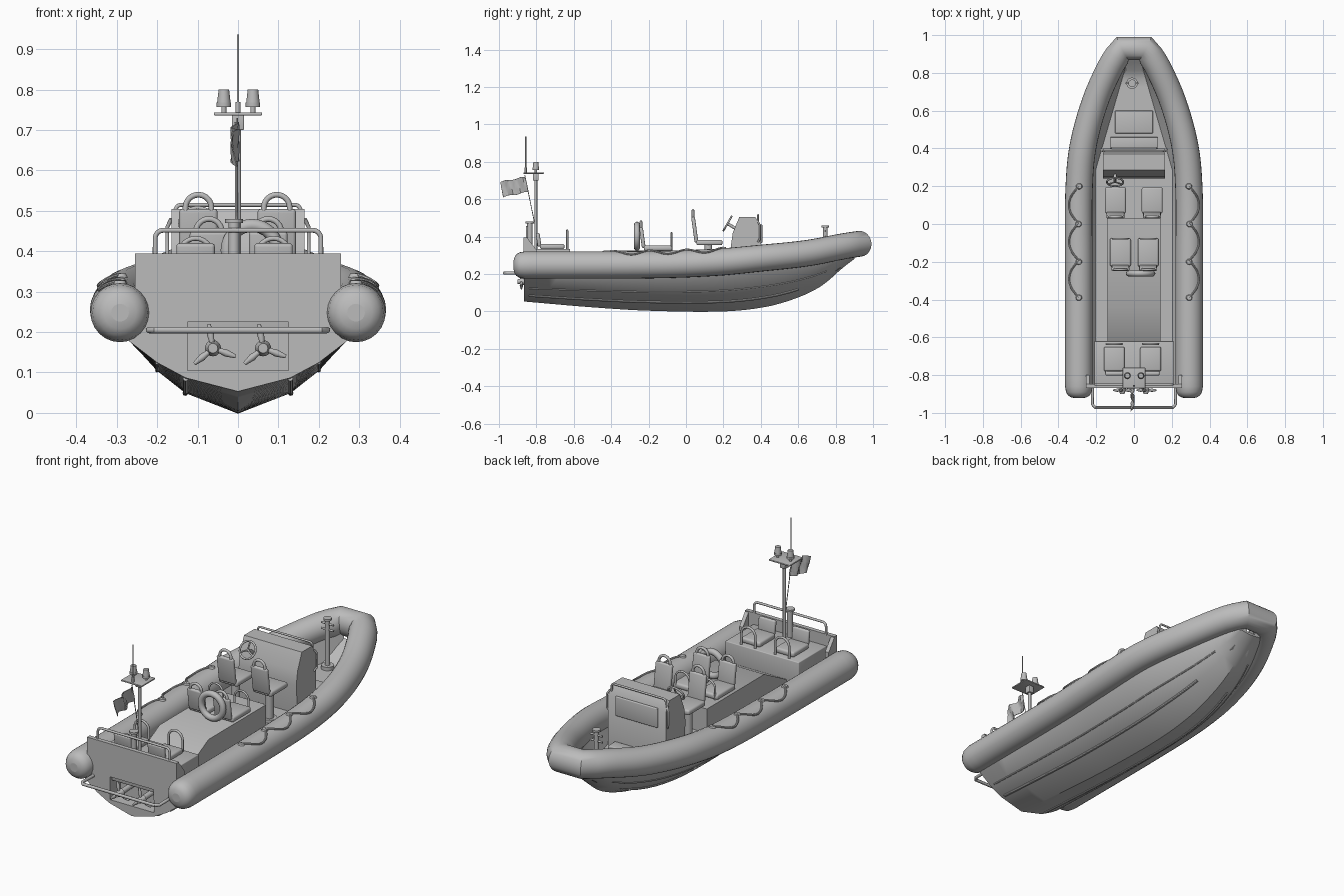
import bpy, bmesh, math
from mathutils import Vector, Matrix

cube = bpy.data.objects.get("Cube")
if cube:
    bpy.data.objects.remove(cube, do_unlink=True)

grey = bpy.data.materials.new("plain_grey")
grey.use_nodes = True
grey.diffuse_color = (0.5, 0.5, 0.5, 1)
grey.node_tree.nodes["Principled BSDF"].inputs["Base Color"].default_value = (0.5, 0.5, 0.5, 1)
parts = []


def register(name, data):
    ob = bpy.data.objects.new(name, data)
    bpy.context.scene.collection.objects.link(ob)
    data.materials.append(grey)
    parts.append(ob)
    return ob


def from_bmesh(name, bm):
    bmesh.ops.recalc_face_normals(bm, faces=bm.faces)
    me = bpy.data.meshes.new(name)
    bm.to_mesh(me)
    bm.free()
    return register(name, me)


def box(name, centre, size, bevel=0, tilt=0):
    bm = bmesh.new()
    bmesh.ops.create_cube(bm, size=1, matrix=Matrix.Translation(centre)
                          @ Matrix.Rotation(tilt, 4, 'X') @ Matrix.Diagonal((*size, 1)))
    ob = from_bmesh(name, bm)
    if bevel:
        mod = ob.modifiers.new("bevel", 'BEVEL')
        mod.width, mod.segments = bevel, 3
    return ob


def rod(name, a, b, r1, r2=None):
    a, b = Vector(a), Vector(b)
    turn = (b - a).to_track_quat('Z', 'Y').to_matrix().to_4x4()
    bm = bmesh.new()
    bmesh.ops.create_cone(bm, cap_ends=True, segments=20, radius1=r1, radius2=r2 or r1,
                          depth=(b - a).length, matrix=Matrix.Translation((a + b) / 2) @ turn)
    return from_bmesh(name, bm)


def pipe(name, pts, r, radii=None, closed=False, res=4):
    cu = bpy.data.curves.new(name, 'CURVE')
    cu.dimensions, cu.bevel_depth, cu.bevel_resolution = '3D', r, res
    cu.use_fill_caps = True
    sp = cu.splines.new('POLY')
    sp.points.add(len(pts) - 1)
    for i, p in enumerate(pts):
        sp.points[i].co = (*p, 1)
        sp.points[i].radius = radii[i] if radii else 1
    sp.use_cyclic_u = closed
    return register(name, cu)


def ring(name, centre, radius, r, tilt=0):
    m = Matrix.Rotation(tilt, 3, 'X')
    pts = [Vector(centre) + m @ Vector((radius * math.cos(t), 0, radius * math.sin(t)))
           for t in (i * math.tau / 32 for i in range(32))]
    return pipe(name, pts, r, closed=True)


def hoop(name, x, y, z0, z1, w, r, corner=None, lean=0):
    # upright rail with rounded upper corners
    c = corner or w / 2
    pts = [(x + w / 2, y, z0)]
    for cx, start in ((w / 2 - c, 0), (c - w / 2, 90)):
        for k in range(7):
            t = math.radians(start + k * 15)
            pts.append((x + cx + c * math.cos(t), y + lean, z1 - c + c * math.sin(t)))
    pts.append((x - w / 2, y, z0))
    return pipe(name, pts, r)


def prism(name, profile, x0, x1):
    # side profile in (y, z), extruded across x
    bm = bmesh.new()
    face = bm.faces.new([bm.verts.new((x0, y, z)) for y, z in profile])
    out = bmesh.ops.extrude_face_region(bm, geom=[face])
    bmesh.ops.translate(bm, vec=(x1 - x0, 0, 0),
                        verts=[v for v in out["geom"] if isinstance(v, bmesh.types.BMVert)])
    return from_bmesh(name, bm)


def smooth(table, y):
    # cubic interpolation through the rows of a table keyed by the first column
    n = len(table)
    y = min(max(y, table[0][0]), table[-1][0])
    i = max(k for k in range(n - 1) if table[k][0] <= y)
    a, b = table[i], table[i + 1]
    p, q = table[max(i - 1, 0)], table[min(i + 2, n - 1)]
    h = b[0] - a[0]
    t = (y - a[0]) / h
    res = []
    for c in range(1, len(a)):
        m0, m1 = (b[c] - p[c]) / (b[0] - p[0]) * h, (q[c] - a[c]) / (q[0] - a[0]) * h
        res.append((2*t**3 - 3*t*t + 1) * a[c] + (t**3 - 2*t*t + t) * m0
                   + (3*t*t - 2*t**3) * b[c] + (t**3 - t*t) * m1)
    return res


TUBE = [(-.86, .292, .248), (-.2, .292, .25), (.15, .292, .262), (.4, .272, .285),
        (.65, .205, .312), (.85, .115, .35), (.93, .06, .362)]
KEEL = [(-.865, .053), (-.5, .022), (-.2, .004), (.2, 0), (.43, .025), (.6, .075),
        (.73, .14), (.84, .235), (.9, .28)]
R = .073

# inflatable collar, one pipe round the whole boat
ys = [-.86 + 1.79 * i / 44 for i in range(45)]
half = [(x, y, z) for y in ys for x, z in [smooth(TUBE, y)]]
radii = [1 - .06 * max(0, y) for y in ys]
tips = [(-.922, .3), (-.918, .55), (-.908, .78), (-.89, .93)]
half = [(.292, y, .248) for y, _ in tips] + half
radii = [f for _, f in tips] + radii
pipe("inflatable_collar", half + [(-x, y, z) for x, y, z in reversed(half)], R,
     radii + radii[::-1], res=10)


# hull with sunken deck, lofted from cross sections
def section(y):
    tx, tz = smooth(TUBE, y)
    zk = smooth(KEEL, y)[0]
    w, h = tx - .022, max(tz - .07 - zk, .003)
    wd = .205 if y < .28 else .205 - .175 * (y - .28) / .6
    zd = max(.2, zk + .012)
    return [(0, zk), (.48 * w, zk + .27 * h), (.74 * w, zk + .57 * h), (w, zk + h),
            (tx, tz), (max(tx - .05, wd + .003), tz), (wd, zd), (0, zd)]


bm = bmesh.new()
loops = []
for i in range(41):
    y = -.865 + 1.765 * i / 40
    s = section(y)
    loops.append([bm.verts.new((x, y, z)) for x, z in s]
                 + [bm.verts.new((-x, y, z)) for x, z in s[-2:0:-1]])
for a, b in zip(loops, loops[1:]):
    for k in range(len(a)):
        j = (k + 1) % len(a)
        bm.faces.new((a[k], a[j], b[j], b[k]))
bm.faces.new(loops[0])
bm.faces.new(loops[-1])
hull = from_bmesh("hull", bm)
for sx in (-1, 1):
    for k, r, end in ((1, .007, .6), (2, .004, .75)):
        run = [-.84 + (end + .84) * i / 24 for i in range(25)]
        pipe("hull_strake", [(sx * section(y)[k][0], y, section(y)[k][1]) for y in run], r, res=2)

# transom with recess for the drives
transom = box("transom", (0, -.857, .283), (.51, .022, .224))
cutter = box("recess_cutter", (0, -.84, .165), (.25, .12, .12))
parts.remove(cutter)
cutter.hide_render = True
for ob in (hull, transom):
    mod = ob.modifiers.new("recess", 'BOOLEAN')
    mod.object, mod.operation, mod.solver = cutter, 'DIFFERENCE', 'EXACT'
for sx in (-1, 1):
    prism("transom_bracket", [(-.85, .3), (-.85, .395), (-.80, .33), (-.80, .3)],
          sx * .235, sx * .255)
    x = sx * .062
    rod("drive_shaft", (x, -.775, .165), (x, -.885, .16), .014)
    rod("propeller_hub", (x, -.865, .16), (x, -.9, .16), .02, .012)
    for k in range(3):
        t = math.radians(100 + 120 * k)
        d = Vector((math.cos(t), 0, math.sin(t)))
        c = Vector((x, -.88, .16))
        blade = pipe("propeller_blade", [c + d * .01, c + d * .035, c + d * .06], .009, [.6, 1, .5])

# stern rails
hoop("stern_top_rail", 0, -.85, .39, .452, .41, .006, .02)
pipe("stern_lower_rail", [(.22, -.86, .205), (.22, -.955, .205), (.205, -.972, .205),
                          (-.205, -.972, .205), (-.22, -.955, .205), (-.22, -.86, .205)], .008)

# stern bench, engine box and deck hatch
box("stern_bench", (0, -.735, .267), (.42, .23, .136), .004)
prism("engine_box", [(-.62, .2), (-.62, .23), (-.44, .325), (.03, .325), (.03, .2)], -.14, .14)
box("bow_hatch", (0, .54, .202), (.2, .12, .008), .003)
box("console_step", (0, .43, .215), (.25, .06, .03), .004)


# seats
def seat(x, y, z, depth, top, hoop_top=None):
    box("seat_cushion", (x, y, z), (.11, depth, .028), .01)
    back = y - depth / 2 - .008
    h = top - z
    box("seat_back", (x, back, z + h / 2), (.095, .02, h), .008, math.radians(8))
    if hoop_top:
        hoop("seat_head_hoop", x, back - h * .07, top - .02, hoop_top, .064, .007)


for x in (-.098, .096):
    seat(x, .125, .368, .14, .505, .54)
    rod("seat_pedestal", (x, .12, .2), (x, .12, .36), .02)
    rod("seat_foot", (x, .12, .2), (x, .12, .215), .036)
for x in (-.072, .075):
    seat(x, -.15, .338, .15, .45, .48)
    hoop("mid_grab_hoop", x, -.078, .325, .42, .08, .005)
for x in (-.105, .088):
    seat(x, -.715, .347, .13, .42)
    hoop("bench_grab_hoop", x, -.635, .33, .432, .08, .006)
ring("lifebuoy", (.035, -.262, .402), .062, .016)

# console with window plate, hood rail and wheel
prism("console", [(.25, .2), (.24, .35), (.25, .42), (.285, .505), (.37, .505), (.4, .455),
                  (.4, .2)], -.165, .165)
box("console_window", (0, .402, .415), (.24, .012, .1), .004)
hoop("console_rail", 0, .385, .46, .515, .31, .005, .015)
for sx in (-1, 1):
    pipe("console_side_rail", [(sx * .165, .385, .37), (sx * .175, .395, .39),
                               (sx * .175, .395, .46), (sx * .165, .385, .48)], .005)
ring("steering_wheel", (-.1, .222, .47), .043, .005, math.radians(-30))
rod("steering_column", (-.1, .222, .47), (-.1, .27, .44), .008)
m = Matrix.Rotation(math.radians(-30), 3, 'X')
for k in range(3):
    t = math.radians(90 + 120 * k)
    hub = Vector((-.1, .222, .47))
    rod("wheel_spoke", hub, hub + m @ Vector((math.cos(t), 0, math.sin(t))) * .043, .004)

# bow mooring post
rod("bow_post", (-.01, .745, .2), (-.01, .745, .455), .012)
rod("bow_post_foot", (-.01, .745, .2), (-.01, .745, .218), .03)
rod("bow_post_cap", (-.01, .745, .45), (-.01, .745, .46), .02)
for z in (.4, .43):
    rod("bow_post_bar", (-.045, .745, z), (.025, .745, z), .005)

# stern post, mast, lights and aerial
rod("stern_post", (-.01, -.835, .33), (-.01, -.835, .472), .014)
rod("stern_post_cap", (-.01, -.835, .47), (-.01, -.835, .48), .022)
rod("mast", (0, -.803, .33), (0, -.803, .74), .008)
box("mast_head", (0, -.803, .72), (.03, .03, .04), .003)
box("mast_platform", (0, -.815, .74), (.12, .11, .008), .003)
for x in (-.035, .037):
    rod("light_stem", (x, -.803, .74), (x, -.803, .762), .006)
    rod("light_base", (x, -.803, .757), (x, -.803, .768), .018)
    rod("mast_light", (x, -.803, .765), (x, -.803, .8), .017, .013)
rod("aerial_foot", (0, -.857, .74), (0, -.857, .77), .006)
rod("aerial", (0, -.857, .76), (0, -.857, .936), .003)

# flag on a slanting halyard
rod("flag_line", (-.002, -.862, .73), (-.002, -.805, .45), .002)
bm = bmesh.new()
grid = [[bm.verts.new((-.006 + .01 * math.sin(i * 1.1 + j * .7), -.86 - .0133 * i + .0055 * j,
                       .72 - .0027 * i - .027 * j + .003 * math.sin(i)))
         for i in range(11)] for j in range(4)]
for j in range(3):
    for i in range(10):
        bm.faces.new((grid[j][i], grid[j][i+1], grid[j+1][i+1], grid[j+1][i]))
flag = from_bmesh("flag", bm)
flag.modifiers.new("thickness", 'SOLIDIFY').thickness = .003

# grab lines looped along the collar
hooks = [.2, 0, -.2, -.39]
for sx in (-1, 1):
    for y in hooks:
        tx, tz = smooth(TUBE, y)
        rod("line_pad", (sx * tx, y, tz + R - .005), (sx * tx, y, tz + R + .006), .018, .013)
    pts = []
    for i in range(49):
        y = hooks[0] + (hooks[-1] - hooks[0]) * i / 48
        tx, tz = smooth(TUBE, y)
        a = .75 * abs(math.sin(math.pi * i / 16))
        pts.append((sx * (tx + (R + .003) * math.sin(a)), y, tz + (R + .003) * math.cos(a)))
    pipe("grab_line", pts, .005, res=2)

# turn everything into meshes and shade
bpy.context.view_layer.update()
bpy.ops.object.select_all(action='DESELECT')
for ob in parts:
    ob.select_set(True)
bpy.context.view_layer.objects.active = hull
bpy.ops.object.convert(target='MESH')
bpy.ops.object.shade_smooth_by_angle(angle=math.radians(32))
bpy.data.objects.remove(cutter, do_unlink=True)
